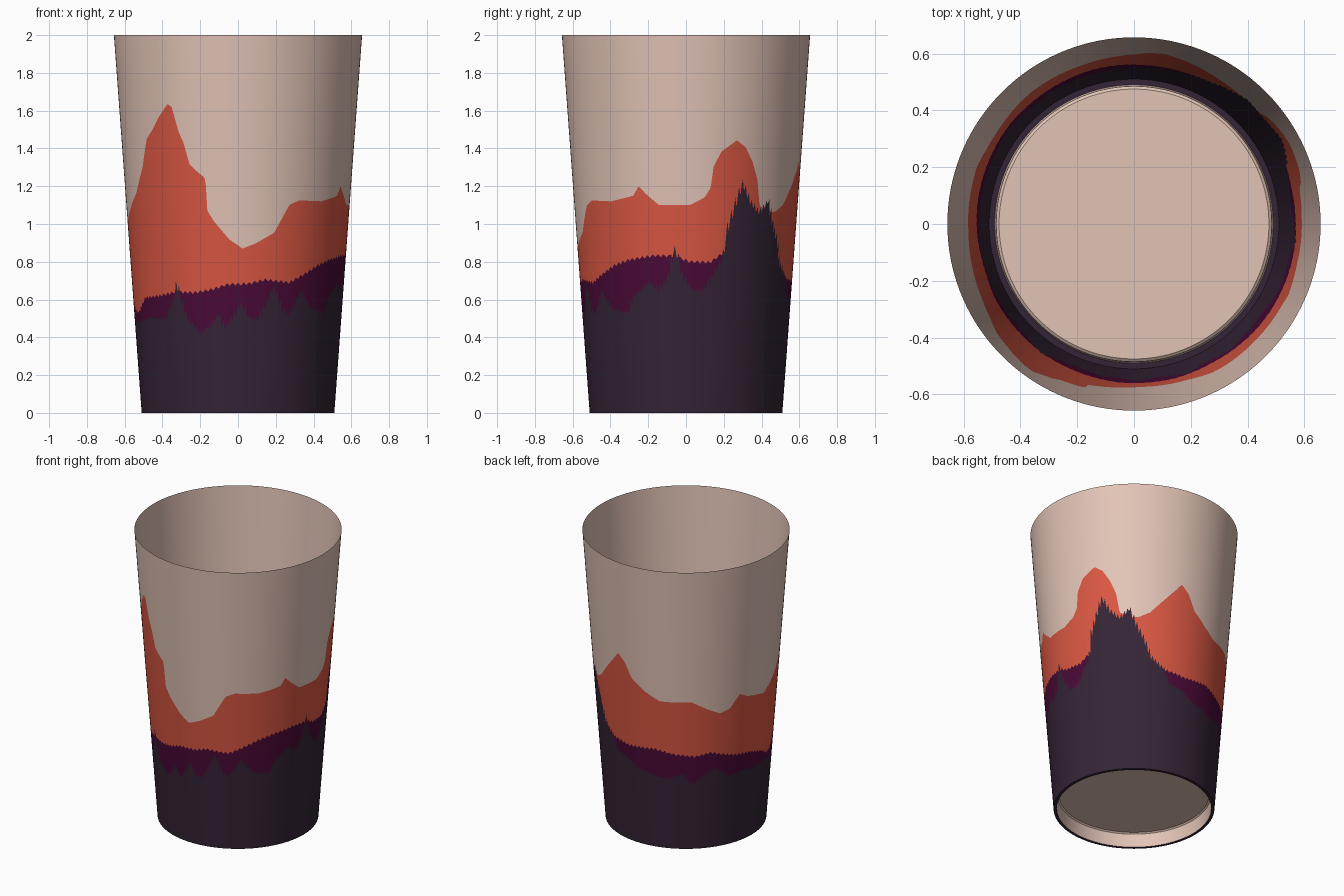
import bpy, bmesh, math

N = 720                                   # columns around the cup
R0, R1, H = 0.51, 0.657, 2.0              # base radius, rim radius, height

# Painted skylines: (degrees from front towards the right side, height)
MOUNTAIN = [(-4.5, .918), (2.4, .87), (9.3, .897), (19.4, .955), (24, 1.04), (27.4, 1.10), (33, 1.125),
            (48, 1.12), (58, 1.14), (62, 1.15), (65.2, 1.2), (69, 1.16), (76, 1.10), (92, 1.10), (99.5, 1.14),
            (102.6, 1.19), (104, 1.305), (108, 1.385), (116, 1.443), (121, 1.406), (125.4, 1.33),
            (129, 1.236), (131.2, 1.10), (137, 1.06), (143.6, 1.066), (150, 1.1), (157, 1.18), (165.6, 1.28),
            (170, 1.335), (175, 1.284), (180, 1.18), (189, 1.11), (198.6, 1.057), (218.7, 1.06),
            (229, 1.0), (236.8, .962), (243.6, .984), (250.4, 1.07), (256.8, 1.035), (273, 1.0),
            (284, 1.07), (295.7, 1.167), (303.5, 1.3), (308.3, 1.45), (313.2, 1.5), (318.5, 1.575),
            (323.7, 1.635), (326, 1.62), (329.4, 1.49), (332, 1.43), (335, 1.315), (338.7, 1.28),
            (342.9, 1.245), (343.8, 1.18), (344, 1.07), (347.7, 1.01)]
FOREST = [(-5.7, .68), (6, .684), (14.5, .705), (29, .69), (39, .737), (48, .78), (58, .81), (73, .833),
          (84, .83), (92, .80), (103, .797), (109, .84), (130, .84), (154, .72), (175, .69), (194, .708),
          (208, .68), (221, .667), (231, .687), (249, .637), (262, .62), (275, .58), (283, .535),
          (289, .54), (298, .61), (312, .62), (324, .64), (336, .637), (345.5, .653)]
TREES = [(-7, .45), (2, .58), (6, .5), (11, .5), (15, .57), (20, .67), (25, .55), (29, .52), (37, .645),
         (45, .55), (56, .53), (60, .62), (70, .69), (75, .65), (80, .716), (84, .875), (88, .73), (94, .65),
         (99, .65), (104, .716), (110, .82), (112, .97), (116, 1.10), (120, 1.22), (125, 1.12), (131, 1.06),
         (137.3, 1.12), (142, 1.0), (146, .92), (151, .79), (160, .71), (164, .62), (172, .6), (183, .54),
         (201, .5), (213, .54), (219, .465), (234, .575), (245, .49), (255, .51), (268, .485), (278, .5),
         (288, .48), (300, .5), (316, .5), (322, .6), (324.5, .685), (327, .6), (331, .5), (339, .42),
         (345, .47), (349, .52)]


def skyline(pts, deg):
    """Height of a closed skyline at an angle."""
    ring = pts + [(pts[0][0] + 360, pts[0][1])]
    deg = (deg - pts[0][0]) % 360 + pts[0][0]
    for (a, p), (b, q) in zip(ring, ring[1:]):
        if a <= deg <= b:
            return p + (q - p) * (deg - a) / (b - a)
    return pts[0][1]


def zigzag(deg, period):
    return abs((deg / period) % 1 - 0.5) * 4 - 1


def branches(deg):
    """Tree line with jagged branches on the steep flanks."""
    slope = abs(skyline(TREES, deg + 1) - skyline(TREES, deg - 1)) / 2
    return skyline(TREES, deg) + min(0.045, 0.008 + slope) * zigzag(deg, 2)


def material(name, rgb):
    m = bpy.data.materials.new(name)
    m.diffuse_color = (*rgb, 1)
    return m


mats = [material("dark_trees", (.036, .018, .037)), material("purple_forest", (.07, .003, .038)),
        material("orange_mountain", (.70, .095, .055)), material("beige_cup", (.76, .55, .47))]

# Wall column, then the foot ring, recess and raised floor
FOOT = [(0.49, 0), (0.485, 0.092), (0.475, 0.1)]
MAT_ROW = [3, 3, 0, 0, 1, 2, 3]

bm = bmesh.new()
cols = []
for i in range(N):
    deg = i * 360 / N
    t = branches(deg)
    f = max(skyline(FOREST, deg) + 0.008 * zigzag(deg, 3), t + 0.0005)
    m = max(skyline(MOUNTAIN, deg), f + 0.0005)
    prof = FOOT[::-1] + [(R0 + (R1 - R0) * z / H, z) for z in (0, t, f, m, H)]
    a = math.radians(deg)
    cols.append([bm.verts.new((r * math.sin(a), -r * math.cos(a), z)) for r, z in prof])

for i in range(N):
    c, d = cols[i], cols[(i + 1) % N]
    for k, mi in enumerate(MAT_ROW):
        bm.faces.new((c[k], d[k], d[k + 1], c[k + 1])).material_index = mi
bm.faces.new([c[0] for c in reversed(cols)]).material_index = 3   # floor disc

me = bpy.data.meshes.new("cup")
bm.to_mesh(me)
bm.free()
for m in mats:
    me.materials.append(m)
cup = bpy.data.objects.new("cup", me)
bpy.context.collection.objects.link(cup)
bpy.context.view_layer.objects.active = cup
cup.select_set(True)
bpy.ops.object.shade_smooth_by_angle(angle=math.radians(35))
